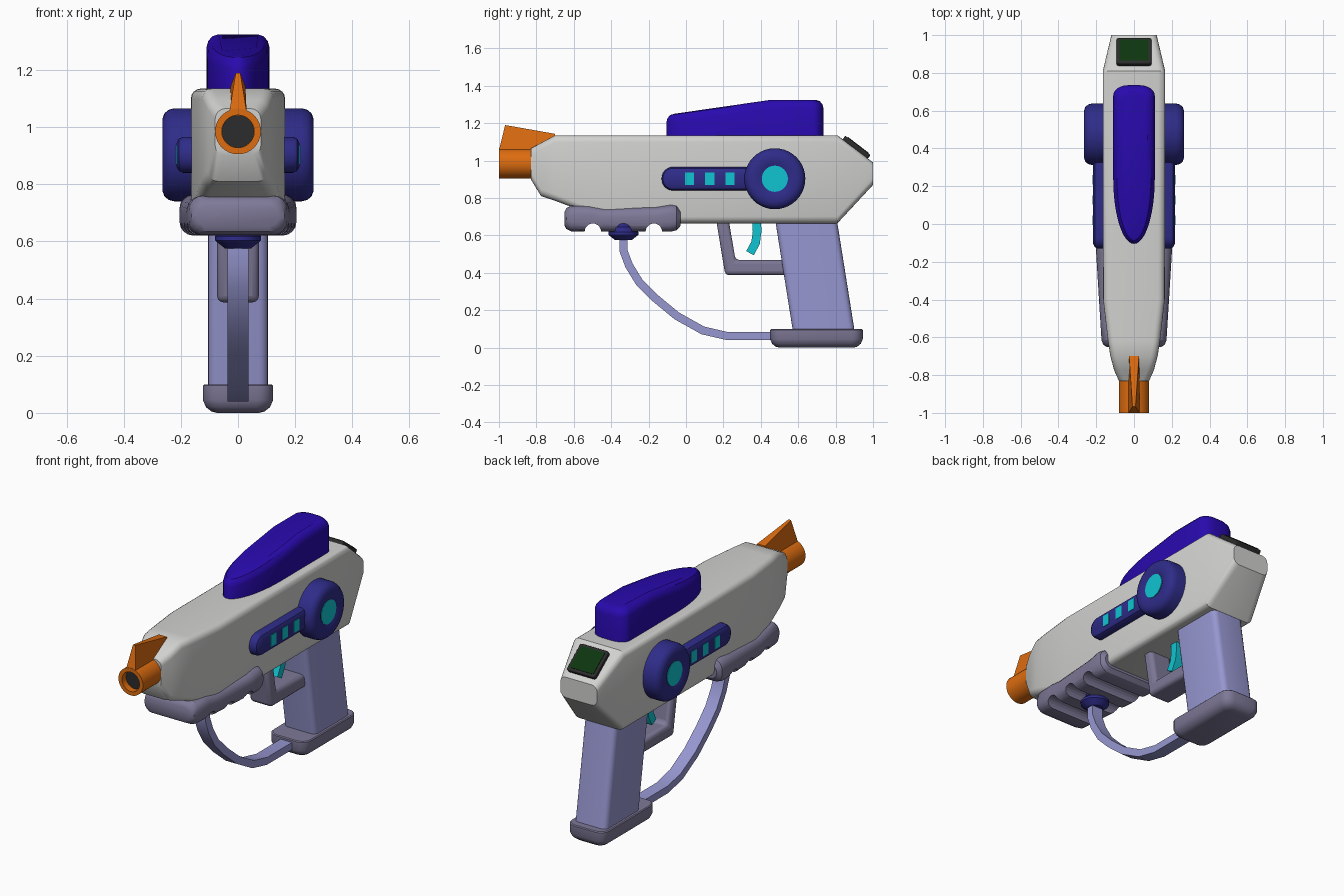
import bpy, bmesh, math
from mathutils import Vector

if "Cube" in bpy.data.objects:
    bpy.data.objects.remove(bpy.data.objects["Cube"])


def material(name, rgb):
    m = bpy.data.materials.new(name)
    m.diffuse_color = (*rgb, 1)
    m.use_nodes = True
    m.node_tree.nodes["Principled BSDF"].inputs["Base Color"].default_value = m.diffuse_color
    return m


WHITE = material("shell white", (0.64, 0.64, 0.63))
VIOLET = material("deep violet", (0.022, 0.003, 0.43))
NAVY = material("navy blue", (0.028, 0.025, 0.25))
CYAN = material("cyan", (0.005, 0.56, 0.64))
LAVENDER = material("lavender", (0.31, 0.31, 0.64))
GREY = material("purple grey", (0.21, 0.19, 0.31))
ORANGE = material("orange", (0.72, 0.15, 0.005))
DARK = material("charcoal", (0.025, 0.025, 0.025))
GREEN = material("screen green", (0.004, 0.035, 0.005))


def loft(name, rings, mat, bevel=0.0):
    """Skin a list of equal-length point rings and cap both ends."""
    bm = bmesh.new()
    vs = [[bm.verts.new(p) for p in ring] for ring in rings]
    n = len(vs[0])
    for a, b in zip(vs, vs[1:]):
        for i in range(n):
            j = (i + 1) % n
            bm.faces.new((a[i], a[j], b[j], b[i]))
    bm.faces.new(vs[0])
    bm.faces.new(vs[-1])
    bmesh.ops.recalc_face_normals(bm, faces=bm.faces)
    me = bpy.data.meshes.new(name)
    bm.to_mesh(me)
    bm.free()
    me.materials.append(mat)
    ob = bpy.data.objects.new(name, me)
    bpy.context.collection.objects.link(ob)
    if bevel:
        mod = ob.modifiers.new("round", 'BEVEL')
        mod.width, mod.segments, mod.limit_method = bevel, 3, 'ANGLE'
    return ob


def rrect(hw, b, t, r, n=4):
    """Rounded rectangle: half width hw, from b to t, corner radius r."""
    r = min(r, (t - b) / 2.01, hw / 1.01)
    pts = []
    for k, (cx, cy) in enumerate(((hw - r, t - r), (r - hw, t - r), (r - hw, b + r), (hw - r, b + r))):
        for i in range(n + 1):
            a = math.pi / 2 * (k + i / n)
            pts.append((cx + r * math.cos(a), cy + r * math.sin(a)))
    return pts


def lathe(name, profile, place, mat, n=32):
    """Revolve (radius, height) pairs; place maps (a, b, h) to xyz."""
    ang = [2 * math.pi * i / n for i in range(n)]
    return loft(name, [[place(r * math.cos(a), r * math.sin(a), h) for a in ang] for r, h in profile], mat)


def along_y(name, secs, r, mat):
    """Loft of (y, half width, bottom, top) sections."""
    return loft(name, [[(x, y, z) for x, z in rrect(hw, b, t, r)] for y, hw, b, t in secs], mat)


def sweep(name, path, hw, thick, mat, bevel=0.0):
    """Flat strap following a (y, z) path."""
    pts = [Vector(p) for p in path]
    rings = []
    for i, p in enumerate(pts):
        d1 = (p - pts[i - 1]).normalized() if i else (pts[1] - p).normalized()
        d2 = (pts[i + 1] - p).normalized() if i < len(pts) - 1 else d1
        t = (d1 + d2).normalized()
        w = Vector((-t.y, t.x)) * thick / 2 / max(t.dot(d1), 0.5)
        a, b = p + w, p - w
        rings.append([(-hw, *a), (hw, *a), (hw, *b), (-hw, *b)])
    return loft(name, rings, mat, bevel)


# Main shell
along_y("body", [(-0.83, 0.08, 0.90, 1.065), (-0.775, 0.105, 0.81, 1.095),
                 (-0.70, 0.125, 0.785, 1.135), (-0.62, 0.138, 0.755, 1.135),
                 (-0.40, 0.163, 0.665, 1.135), (0.81, 0.165, 0.665, 1.135),
                 (1.0, 0.12, 0.87, 0.99)], 0.036, WHITE)

# Nozzle, bore and front sight
front = lambda a, b, h: (a, h, 0.985 + b)
lathe("nozzle", [(0.08, -0.70), (0.08, -1.0), (0.057, -1.0), (0.057, -0.95)], front, ORANGE)
lathe("bore", [(0.0565, -0.955), (0.0565, -0.962)], front, DARK)
loft("front_sight", [
    [(-0.03, -1.0, 1.055), (0.03, -1.0, 1.055), (0.008, -0.967, 1.19), (-0.008, -0.967, 1.19)],
    [(-0.03, -0.70, 1.055), (0.03, -0.70, 1.055), (0.026, -0.70, 1.143), (-0.026, -0.70, 1.143)]],
    ORANGE)

# Top tank: plan outline with elliptical front, rounded rear, sloping lid
plan = [(0.11 * math.cos(a), 0.24 + 0.345 * math.sin(a))
        for a in (math.pi + math.pi * i / 24 for i in range(25))]
plan += [(0.11, 0.36), (0.11, 0.47)]
rear = [(0.03 + 0.08 * math.cos(a), 0.68 + 0.055 * math.sin(a))
        for a in (math.pi / 2 * i / 6 for i in range(7))]
plan += rear + [(-x, y) for x, y in reversed(rear)] + [(-0.11, 0.47), (-0.11, 0.36)]


def tank_ring(inset, drop):
    out = []
    for x, y in plan:
        top = 1.325 - max(0, 0.47 - y) * 0.13
        out.append((x * (1 - inset / 0.11), 0.315 + (y - 0.315) * (1 - inset / 0.42),
                    top - drop if drop is not None else 1.10))
    return out


loft("tank", [tank_ring(0, None), tank_ring(0, 0.045), tank_ring(0.006, 0.024),
              tank_ring(0.02, 0.007), tank_ring(0.042, 0)], VIOLET)

# Side pods, bars and lights on both sides
for s, side in ((1, "right"), (-1, "left")):
    pod = lambda a, b, h, s=s: (s * h, 0.475 + a, 0.903 + b)
    lathe("pod_" + side, [(0.163, 0.12), (0.163, 0.222), (0.158, 0.242), (0.146, 0.257), (0.125, 0.265),
                          (0.085, 0.265), (0.07, 0.257)], pod, NAVY, 40)
    lathe("pod_light_" + side, [(0.07, 0.254), (0.07, 0.26)], pod, CYAN)
    bar = []
    for x, i in ((0.12, 0), (0.192, 0), (0.207, 0.007), (0.216, 0.024)):
        bar.append([(s * x, 0.14 + u, 0.903 + v)
                    for u, v in rrect(0.27 - i, -0.063 + i, 0.063 - i, 0.06 - i, 6)])
    loft("bar_" + side, bar, NAVY)
    for k, y in enumerate((0.019, 0.127, 0.235)):
        loft("bar_light_%s_%d" % (side, k),
             [[(s * x, y + u, 0.903 + v) for u, v in ((-.025, -.034), (.025, -.034), (.025, .034), (-.025, .034))]
              for x in (0.212, 0.219)], CYAN)

# Fore grip with three finger grooves underneath
grip = along_y("fore_grip", [(-0.65, 0.145, 0.655, 0.725), (-0.64, 0.162, 0.635, 0.745),
                             (-0.615, 0.172, 0.622, 0.76), (-0.52, 0.178, 0.62, 0.76),
                             (-0.44, 0.183, 0.62, 0.747), (-0.16, 0.2, 0.62, 0.753),
                             (-0.08, 0.205, 0.62, 0.765), (-0.05, 0.2, 0.628, 0.76),
                             (-0.03, 0.18, 0.65, 0.735)], 0.05, GREY)
for k, y in enumerate((-0.498, -0.335, -0.172)):
    cut = lathe("groove_cutter_%d" % k, [(0.044, -0.3), (0.044, 0.3)],
                lambda a, b, h, y=y: (h, y + a, 0.62 + b), GREY, 20)
    cut.hide_render = True
    cut.hide_viewport = True
    cut.display_type = 'WIRE'
    mod = grip.modifiers.new("groove", 'BOOLEAN')
    mod.object, mod.operation, mod.solver = cut, 'DIFFERENCE', 'EXACT'

# Hose fitting and hose
lathe("hose_fitting", [(0.045, 0.575), (0.08, 0.603), (0.08, 0.618), (0.05, 0.645), (0.05, 0.69)],
      lambda a, b, h: (a, b - 0.335, h), NAVY, 12)
sweep("hose", [(-0.335, 0.60), (-0.335, 0.52), (-0.305, 0.44), (-0.25, 0.35), (-0.165, 0.265),
               (-0.05, 0.17), (0.09, 0.092), (0.22, 0.062), (0.50, 0.062)], 0.037, 0.043, LAVENDER)

# Handle and its foot
loft("handle", [[(x, y, z) for x, y in rrect(0.105, a, b, 0.032)]
                for z, a, b in ((0.06, 0.576, 0.906), (0.70, 0.474, 0.804))], LAVENDER)
loft("handle_foot", [[(x, y, z) for x, y in rrect(0.123 - i, 0.45 + i, 0.945 - i, 0.055 - i * 0.5)]
                     for z, i in ((0, 0.05), (0.005, 0.03), (0.02, 0.011), (0.045, 0.0),
                                  (0.095, 0.0), (0.10, 0.005))], GREY)

# Trigger guard and trigger
guard = [(0.16, 0.69), (0.21, 0.387), (0.54, 0.387), (0.54, 0.468), (0.265, 0.468), (0.227, 0.69)]
loft("trigger_guard", [[(x, y, z) for y, z in guard] for x in (-0.073, 0.073)], GREY, 0.022)
sweep("trigger", [(0.378, 0.69), (0.38, 0.62), (0.372, 0.56), (0.342, 0.505)], 0.032, 0.046, CYAN)

# Rear display lying on the sloped back
c, along, up = Vector((0, 0.905, 1.0625)), Vector((0, 0.795, -0.607)), Vector((0, 0.607, 0.795))


def slab(name, hw, hl, low, high, r, mat, bevel=0.0):
    rings = [[Vector((u, 0, 0)) + c + along * v + up * h for u, v in rrect(hw, -hl, hl, r)]
             for h in (low, high)]
    return loft(name, rings, mat, bevel)


slab("display_frame", 0.092, 0.085, -0.02, 0.024, 0.012, DARK, 0.006)
slab("display_screen", 0.078, 0.069, 0.02, 0.027, 0.004, GREEN)

# Smooth shading with sharp edges kept
for ob in bpy.context.scene.objects:
    if not ob.hide_viewport:
        ob.select_set(True)
        bpy.context.view_layer.objects.active = ob
bpy.ops.object.shade_smooth_by_angle(angle=math.radians(32))
